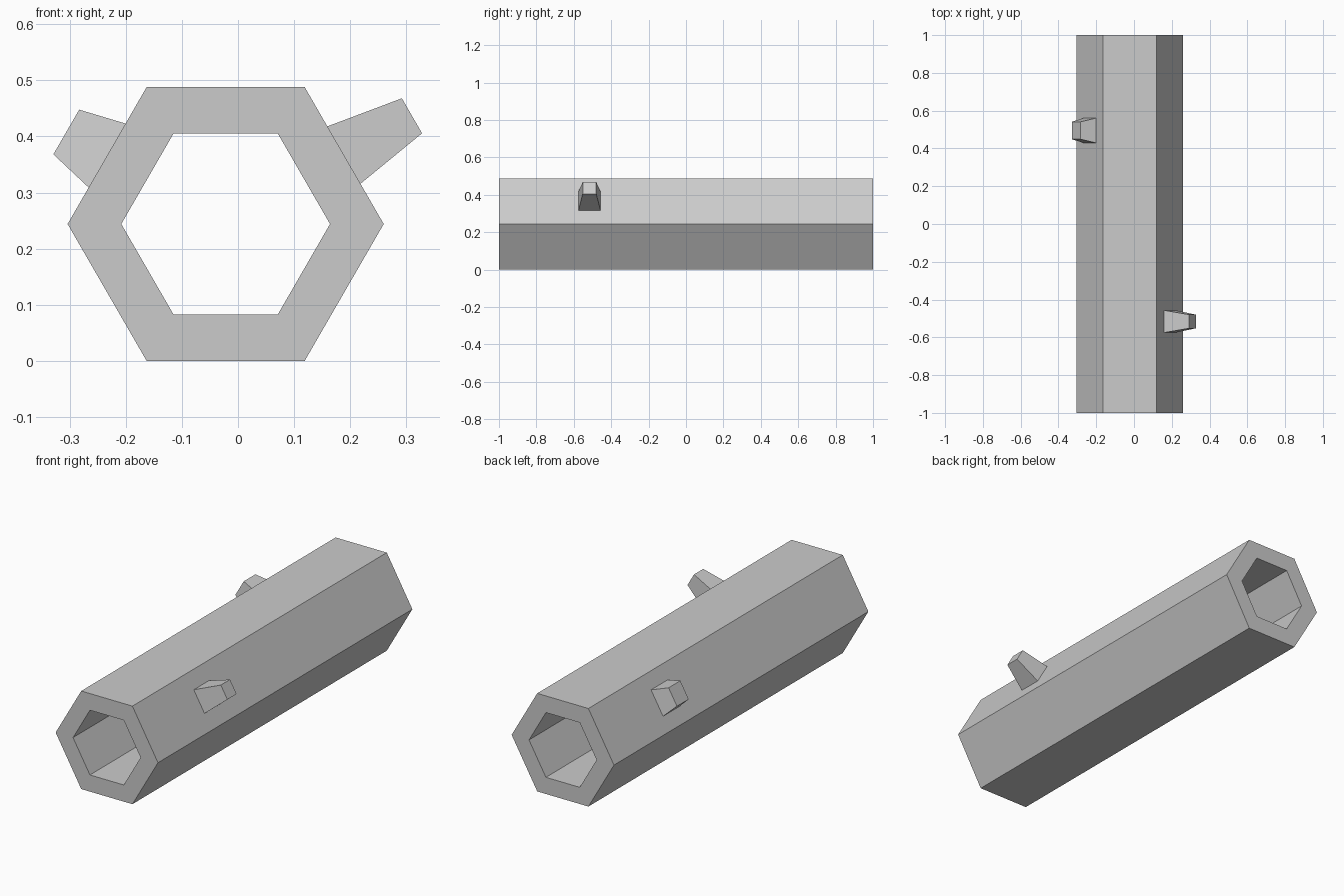
import bpy, bmesh, math
from mathutils import Matrix, Vector

if "Cube" in bpy.data.objects:
    bpy.data.objects.remove(bpy.data.objects["Cube"])

grey = bpy.data.materials.new("grey")
grey.diffuse_color = (0.6, 0.6, 0.6, 1)
grey.use_nodes = True
grey.node_tree.nodes["Principled BSDF"].inputs["Base Color"].default_value = grey.diffuse_color

CX, CZ = -0.022, 0.244      # tube axis
OUTER, INNER = 0.2817, 0.186  # hexagon corner radii


def finish(name, bm):
    bmesh.ops.recalc_face_normals(bm, faces=bm.faces)
    mesh = bpy.data.meshes.new(name)
    bm.to_mesh(mesh)
    bm.free()
    mesh.materials.append(grey)
    obj = bpy.data.objects.new(name, mesh)
    bpy.context.collection.objects.link(obj)
    return obj


def hex_ring(bm, radius, y):
    return [bm.verts.new((CX + radius * math.cos(i * math.pi / 3), y,
                          CZ + radius * math.sin(i * math.pi / 3)))
            for i in range(6)]


# Hollow hexagonal tube, open at both ends
bm = bmesh.new()
rings = [hex_ring(bm, r, y) for r, y in
         ((OUTER, -1), (OUTER, 1), (INNER, 1), (INNER, -1))]
for k in range(4):
    a, b = rings[k], rings[(k + 1) % 4]
    for i in range(6):
        j = (i + 1) % 6
        bm.faces.new((a[i], a[j], b[j], b[i]))
finish("hex_tube", bm)


# Tapered square pegs standing on the two upper slanted sides
def peg(name, side, y, along, base, tip, height):
    """along: shift up the slanted side; base and tip: square widths."""
    out = Vector((side * math.cos(math.pi / 6), 0, 0.5))
    up = Vector((-side * 0.5, 0, math.cos(math.pi / 6)))
    sink = 0.003
    foot = Vector((CX, y, CZ)) + out * (OUTER * math.cos(math.pi / 6) - sink) + up * along
    depth = height + sink
    turn = out.to_track_quat('Z', 'Y').to_matrix().to_4x4()
    place = (Matrix.Translation(foot + out * depth / 2) @ turn
             @ Matrix.Rotation(math.pi / 4, 4, 'Z'))
    bm = bmesh.new()
    bmesh.ops.create_cone(bm, cap_ends=True, segments=4, depth=depth,
                          radius1=base / math.sqrt(2), radius2=tip / math.sqrt(2),
                          matrix=place)
    finish(name, bm)


peg("right_peg", 1, -0.516, 0.001, 0.119, 0.072, 0.14)
peg("left_peg", -1, 0.495, 0.0, 0.133, 0.092, 0.084)
